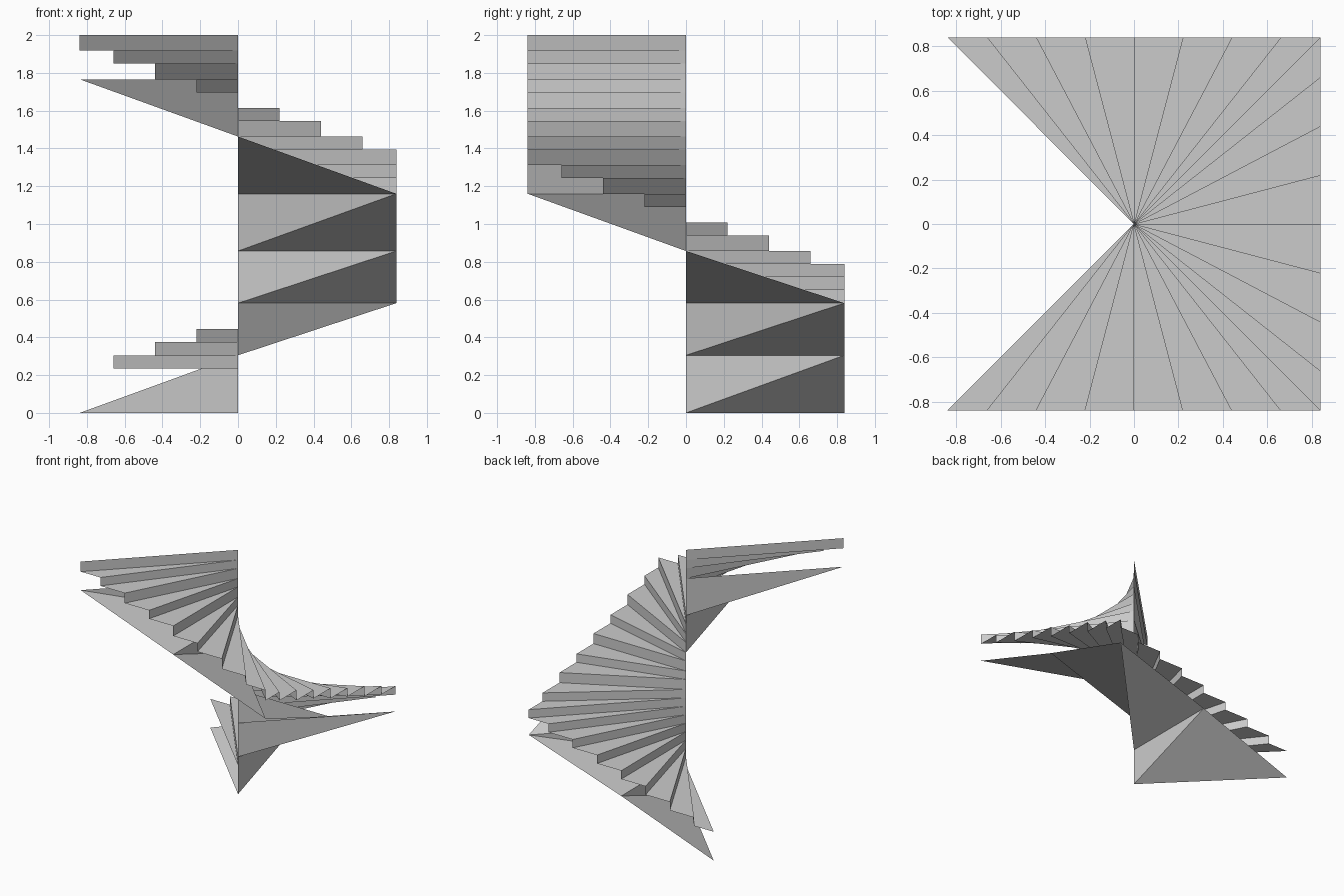
import bpy
import bmesh
from mathutils import Vector

HALF = 0.838          # half width of the square stairwell
FIRST_TREAD = 0.236   # height of the lowest tread

cube = bpy.data.objects.get("Cube")
if cube:
    bpy.data.objects.remove(cube, do_unlink=True)

stone = bpy.data.materials.new("light_grey")
stone.use_nodes = True
GREY = (0.6, 0.6, 0.6, 1.0)
stone.diffuse_color = GREY
stone.node_tree.nodes["Principled BSDF"].inputs["Base Color"].default_value = GREY


def make_part(name, faces):
    """Build one flat-shaded sheet object from (points, wanted normal) pairs."""
    bm = bmesh.new()
    for points, facing in faces:
        face = bm.faces.new([bm.verts.new(p) for p in points])
        face.normal_update()
        if face.normal.dot(facing) < 0:
            face.normal_flip()
    bmesh.ops.remove_doubles(bm, verts=bm.verts, dist=0.0001)
    mesh = bpy.data.meshes.new(name)
    bm.to_mesh(mesh)
    bm.free()
    mesh.materials.append(stone)
    obj = bpy.data.objects.new(name, mesh)
    bpy.context.collection.objects.link(obj)
    return obj


# Step ends along the back, left and front walls of the well
offsets = [-HALF, -0.66, -0.44, -0.22, 0, 0.22, 0.44, 0.66]
rim = [Vector((t, HALF, 0)) for t in offsets]
rim += [Vector((HALF, -t, 0)) for t in offsets]
rim += [Vector((-t, -HALF, 0)) for t in offsets]
rim.append(Vector((-HALF, -HALF, 0)))

# Tread heights: even rises low down, alternating rises higher up
levels = [FIRST_TREAD]
for k in range(24):
    levels.append(levels[-1] + (0.0825 if k >= 9 and k % 2 else 0.069))


def at(point, z):
    return Vector((point.x, point.y, z))


AXIS, UP = Vector(), Vector((0, 0, 1))

# Triangular treads and the risers between them
treads, risers = [], []
for k in range(24):
    low, high = levels[k], levels[k + 1]
    here, there = rim[k], rim[k + 1]
    treads.append(([at(AXIS, low), at(here, low), at(there, low)], UP))
    risers.append(([at(AXIS, low), at(there, low), at(there, high),
                    at(AXIS, high)], here - there))
make_part("treads", treads)
make_part("risers", risers)

# Folded underside: sloping panels joined by upright triangles at the axis
soffit_z = [0.0] + [levels[k] for k in range(1, 24, 4)]
slopes, folds = [], []
for i in range(6):
    low, high = soffit_z[i], soffit_z[i + 1]
    here, there = rim[4 * i], rim[4 * i + 4]
    slopes.append(([at(AXIS, low), at(here, low), at(there, high)], -UP))
    folds.append(([at(AXIS, low), at(there, high), at(AXIS, high)],
                  there - here))
make_part("underside_slopes", slopes)
make_part("underside_folds", folds)
